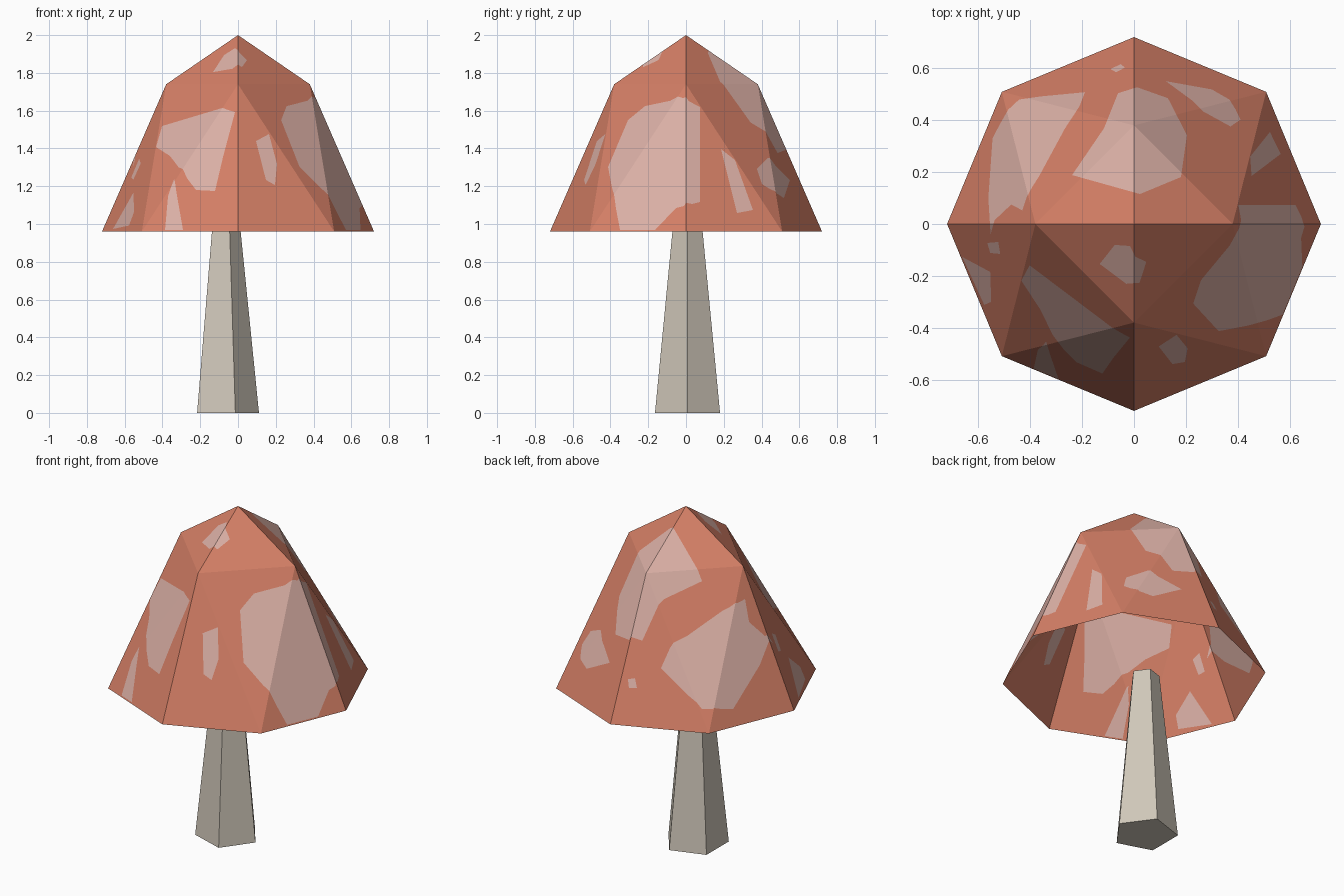
import bpy
from math import sin, cos, radians, pi
from mathutils import Vector
from mathutils.bvhtree import BVHTree
from mathutils.geometry import delaunay_2d_cdt, normal

if "Cube" in bpy.data.objects:
    bpy.data.objects.remove(bpy.data.objects["Cube"])


def material(name, rgb):
    m = bpy.data.materials.new(name)
    m.diffuse_color = (*rgb, 1)
    m.use_nodes = True
    m.node_tree.nodes["Principled BSDF"].inputs["Base Color"].default_value = m.diffuse_color
    return m


def add_object(name, verts, faces, mats):
    me = bpy.data.meshes.new(name)
    me.from_pydata(verts, [], faces)
    for m in mats:
        me.materials.append(m)
    ob = bpy.data.objects.new(name, me)
    bpy.context.collection.objects.link(ob)
    return me


def ring(n, r, z, cx=0, cy=0):
    return [Vector((cx + r * cos(2 * pi * i / n), cy + r * sin(2 * pi * i / n), z)) for i in range(n)]


red = material("cap terracotta", (0.67, 0.215, 0.134))
pale = material("cap spot pink", (0.72, 0.44, 0.385))
cream = material("stem cream", (0.63, 0.575, 0.49))

# Stem: tapered five-sided prism, slightly off centre
stem = ring(5, 0.181, 0, -0.07, 0.008) + ring(5, 0.08, 1.0, -0.07, 0.008)
sides = [(i, (i + 1) % 5, 5 + (i + 1) % 5, 5 + i) for i in range(5)]
add_object("stem", stem, sides + [range(4, -1, -1), range(5, 10)], [cream])

# Cap facets: tip, ring of four, rim of eight
TIP = Vector((0, 0, 2))
cap = [TIP] + ring(4, 0.38, 1.74) + ring(8, 0.72, 0.96)
facets = []
for i in range(4):
    a, b = 1 + i, 1 + (i + 1) % 4
    r0, r1, r2 = 5 + 2 * i, 6 + 2 * i, 5 + (2 * i + 2) % 8
    facets += [(0, a, b), (a, r1, b), (a, r0, r1), (b, r1, r2)]
tree = BVHTree.FromPolygons(cap, facets)
planes = [(cap[f[0]], normal([cap[i] for i in f])) for f in facets]


def cap_height(x, y):
    # the cap is convex, so its surface is the lowest facet plane
    return min(p.z - (n.x * (x - p.x) + n.y * (y - p.y)) / n.z for p, n in planes)


spots = []


def sketch_spots(az, el, ax, ay, scale, *outlines):
    """Project outlines sketched in a view (tip at ax, ay) onto the cap."""
    az, el = radians(az), radians(el)
    toward = Vector((cos(el) * cos(az), cos(el) * sin(az), sin(el)))
    right = Vector((-sin(az), cos(az), 0))
    up = toward.cross(right)
    for pts in outlines:
        out = []
        for (x0, y0), (x1, y1) in zip(pts, pts[1:] + pts[:1]):
            for k in range(3):
                x, y = x0 + (x1 - x0) * k / 3, y0 + (y1 - y0) * k / 3
                o = TIP + right * ((x - ax) / scale) + up * ((ay - y) / scale) + toward * 3
                hit = tree.ray_cast(o, -toward)[0]
                if hit:
                    out.append(hit.xy)
        spots.append(out)


# Front spots
sketch_spots(-90, 0, 238, 36, 189,
             [(162, 127), (156, 148), (170, 157), (196, 191), (215, 192), (223, 158), (235, 113), (222, 109)],
             [(174, 180), (183, 231), (165, 231), (168, 197)],
             [(256, 142), (269, 135), (277, 165), (275, 186), (266, 181)],
             [(213, 73), (224, 56), (235, 49), (247, 61), (242, 68)])
# Right spots
sketch_spots(0, 0, 686, 36, 189,
             [(628, 121), (645, 107), (683, 99), (700, 108), (700, 203), (676, 209), (655, 231), (620, 231), (608, 168)],
             [(721, 150), (735, 161), (753, 211), (737, 214)],
             [(757, 170), (768, 159), (790, 181), (784, 199), (762, 185)])
# Back spot and left rim spots, sketched from above
sketch_spots(-90, 90, 1134, 224, 260,
             [(1118, 93), (1137, 87), (1168, 98), (1187, 135), (1181, 177), (1140, 194), (1072, 175), (1104, 128)],
             [(987, 243), (998, 242), (1000, 254), (990, 253)],
             [(962, 257), (990, 272), (991, 302), (984, 305)])
# Back left spots
sketch_spots(125, 25, 686, 506, 183,
             [(722, 611), (745, 599), (749, 622), (773, 643), (733, 709), (702, 709), (661, 668), (670, 648)],
             [(628, 679), (635, 678), (637, 688), (629, 688)])


def inside(p, poly):
    odd = False
    for a, b in zip(poly, poly[1:] + poly[:1]):
        if (a.y > p.y) != (b.y > p.y) and p.x < a.x + (p.y - a.y) * (b.x - a.x) / (b.y - a.y):
            odd = not odd
    return odd


# Cut the spot outlines into the cap in plan, then lift it to its height
pts = [v.xy for v in cap]
edges = [(f[i], f[(i + 1) % 3]) for f in facets for i in range(3)]
for s in spots:
    n = len(pts)
    pts += s
    edges += [(n + i, n + (i + 1) % len(s)) for i in range(len(s))]
flat, _, tris, *_ = delaunay_2d_cdt(pts, edges, [], 0, 1e-5)
me = add_object("cap", [(p.x, p.y, cap_height(p.x, p.y)) for p in flat], tris, [red, pale])
for poly in me.polygons:
    poly.material_index = int(any(inside(poly.center.xy, s) for s in spots))
